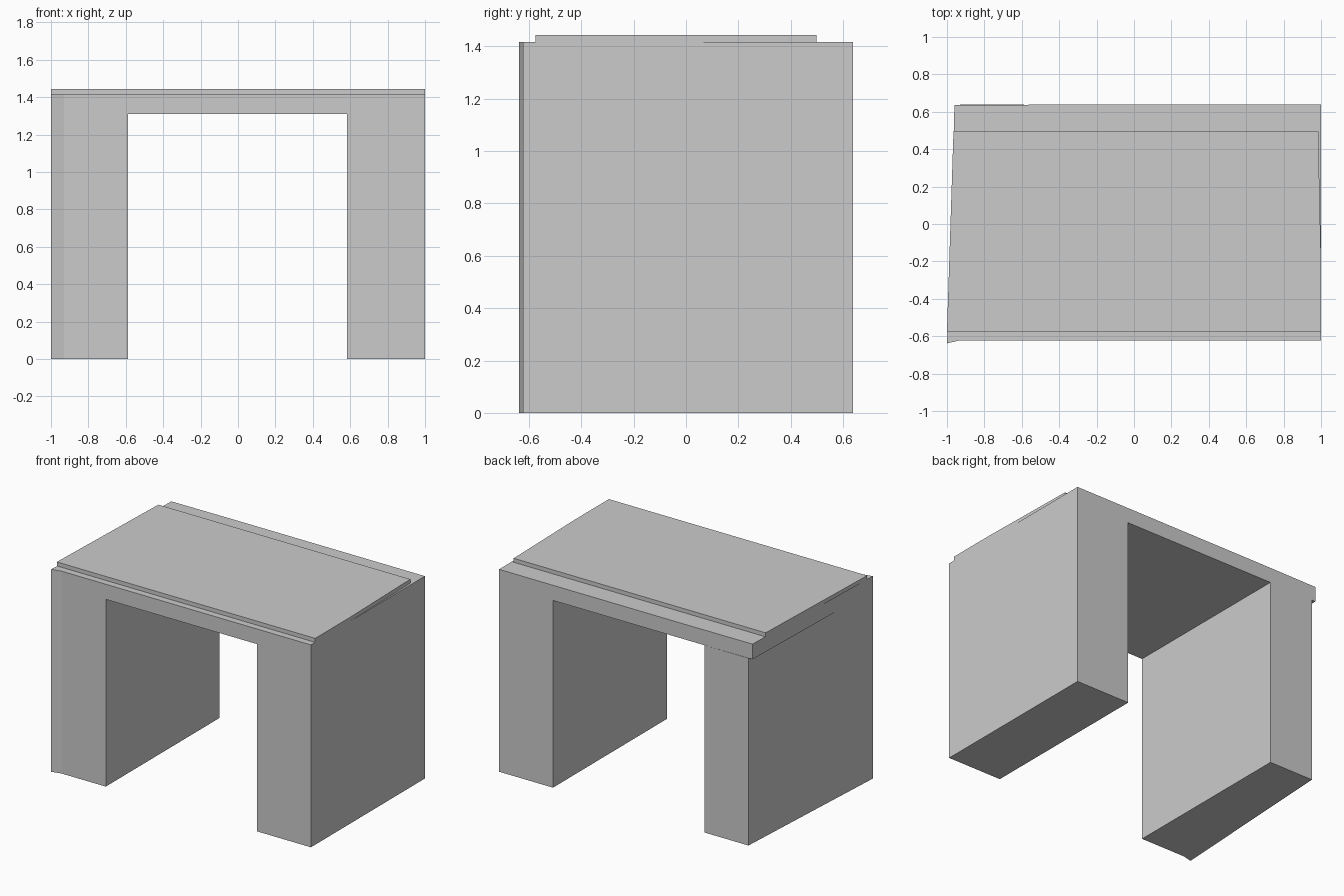
import bpy
import bmesh

if "Cube" in bpy.data.objects:
    bpy.data.objects.remove(bpy.data.objects["Cube"])


def prism(name, outline, z0, z1):
    """Flat-sided block extruded upward from a plan outline."""
    bm = bmesh.new()
    face = bm.faces.new([bm.verts.new((x, y, z0)) for x, y in outline])
    ext = bmesh.ops.extrude_face_region(bm, geom=[face], use_keep_orig=True)
    for v in ext["geom"]:
        if isinstance(v, bmesh.types.BMVert):
            v.co.z = z1
    bmesh.ops.recalc_face_normals(bm, faces=bm.faces[:])
    mesh = bpy.data.meshes.new(name)
    bm.to_mesh(mesh)
    bm.free()
    obj = bpy.data.objects.new(name, mesh)
    bpy.context.collection.objects.link(obj)
    return obj


FRONT, BACK = -0.622, 0.638
BEAM, DECK, TOP = 1.31, 1.416, 1.444

# Left leg: flared front corner, tapering toward the back
prism("left_leg", [(-1, -0.638), (-0.93, FRONT), (-0.588, FRONT),
                   (-0.588, BACK), (-0.93, BACK)], 0, BEAM)

# Right leg: plain upright block
prism("right_leg", [(0.583, FRONT), (1, FRONT), (1, BACK), (0.583, BACK)], 0, BEAM)

# Beam across the legs, overhanging the left leg slightly at the back
prism("beam", [(-1, -0.638), (-0.93, FRONT), (1, FRONT), (1, BACK),
               (-0.5, BACK), (-0.96, 0.635), (-0.988, -0.42)], BEAM, DECK)

# Thin cover slab, slightly narrower at the back
prism("top_slab", [(-1, -0.575), (1, -0.575), (1, -0.2), (0.985, 0.498),
                   (-0.965, 0.498)], DECK, TOP)
